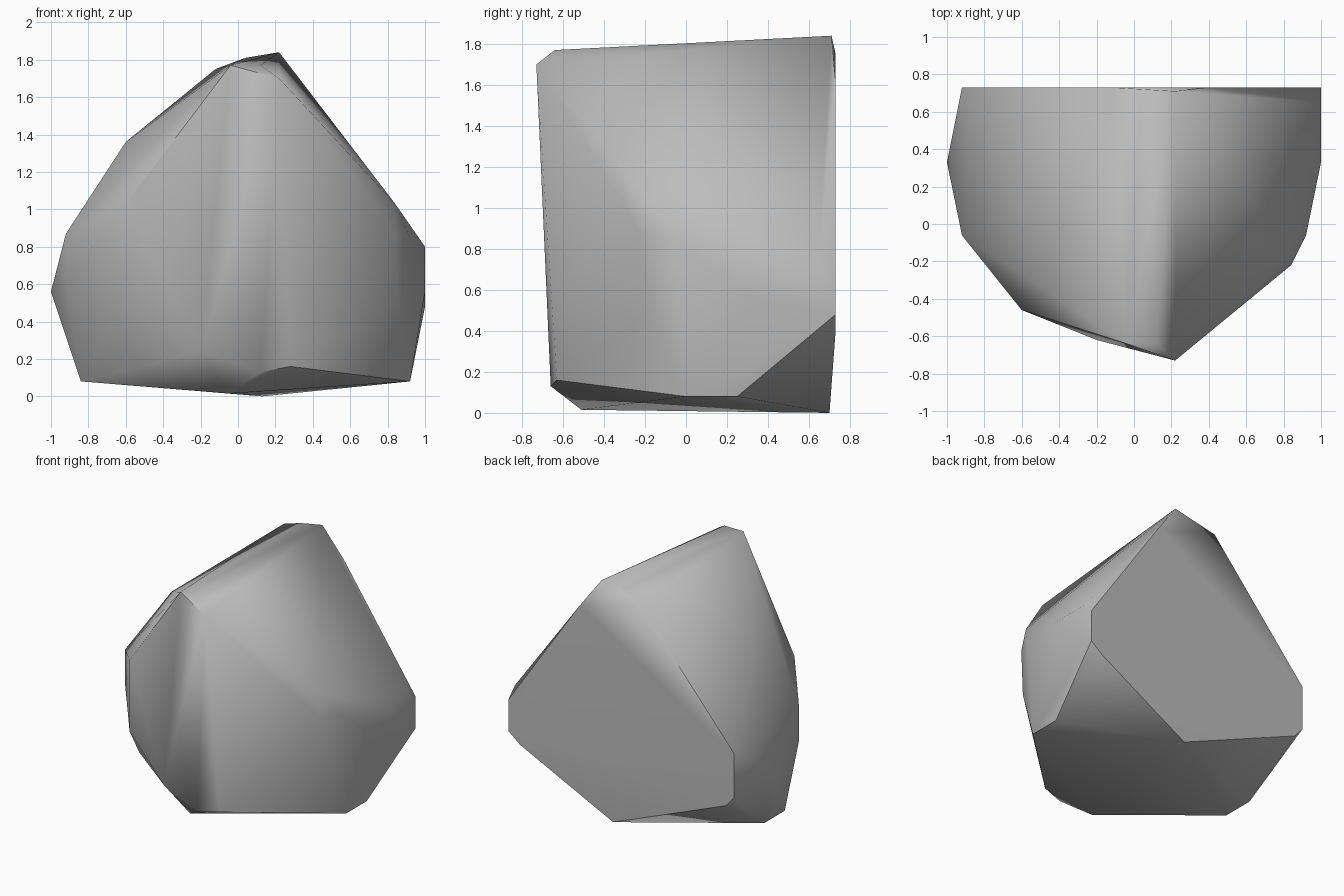
import bpy
import bmesh
import math

default_cube = bpy.data.objects.get("Cube")
if default_cube:
    bpy.data.objects.remove(default_cube, do_unlink=True)


def make_material(name, colour):
    material = bpy.data.materials.new(name)
    material.use_nodes = True
    material.diffuse_color = colour
    shader = material.node_tree.nodes["Principled BSDF"]
    shader.inputs["Base Color"].default_value = colour
    shader.inputs["Roughness"].default_value = 0.9
    return material


def hull_object(name, corners, material):
    """Wrap a convex faceted body around the given corners."""
    mesh = bpy.data.meshes.new(name)
    bm = bmesh.new()
    for corner in corners:
        bm.verts.new(corner)
    result = bmesh.ops.convex_hull(bm, input=bm.verts[:])
    leftover = [item for item in result["geom_interior"] + result["geom_unused"]
                if isinstance(item, bmesh.types.BMVert)]
    bmesh.ops.delete(bm, geom=list(set(leftover)), context="VERTS")
    # Merge nearly flat triangles into broad facets
    bmesh.ops.dissolve_limit(bm, angle_limit=math.radians(1),
                             verts=bm.verts[:], edges=bm.edges[:])
    bmesh.ops.recalc_face_normals(bm, faces=bm.faces[:])
    bm.to_mesh(mesh)
    bm.free()
    obj = bpy.data.objects.new(name, mesh)
    bpy.context.collection.objects.link(obj)
    mesh.materials.append(material)
    bpy.ops.object.select_all(action="DESELECT")
    obj.select_set(True)
    bpy.context.view_layer.objects.active = obj
    bpy.ops.object.shade_smooth_by_angle(angle=math.radians(45))
    return obj


# Flat cleaved back, outlined in x and z
back_y = 0.73
back_outline = [(1, 0.72), (1, 0.48), (0.9, 0.4), (-0.85, 0.4), (-0.92, 0.48),
                (-0.92, 0.82), (-0.13, 1.6), (-0.12, 1.75), (0.39, 1.61)]
corners = [(x, back_y, z) for x, z in back_outline]

# Sloping crest from the front peak to the back peak
corners += [(0.22, -0.73, 1.7), (-0.04, -0.64, 1.77), (0.12, -0.64, 1.77),
            (0.04, 0.7, 1.81), (0.22, 0.71, 1.84)]

# Front foot
corners += [(0.12, -0.66, 0.13), (0.28, -0.63, 0.16), (-0.2, -0.62, 0.24)]

# Upright edges on the flanks: plan position with upper and lower heights
for x, y, top, bottom in [(-0.6, -0.46, 1.03, 0.48), (-0.92, -0.06, 0.87, 0.62),
                          (1, 0.33, 0.8, 0.56)]:
    corners += [(x, y, top), (x, y, bottom)]

# Single corners of the left and right flanks
corners += [(-0.6, 0.05, 1.36), (-1, 0.33, 0.56), (1, 0.65, 0.8),
            (0.84, -0.17, 1.03), (0.84, -0.22, 0.88), (0.86, -0.18, 0.5),
            (0.92, -0.06, 0.85)]

# Shallow keel underneath with raised side edges
corners += [(-0.05, -0.51, 0.015), (0.13, 0.7, 0)]
for x in (-0.84, 0.92):
    corners += [(x, y, 0.08) for y in (0, 0.25)]

stone_grey = make_material("stone grey", (0.5, 0.5, 0.5, 1))
hull_object("boulder", corners, stone_grey)
